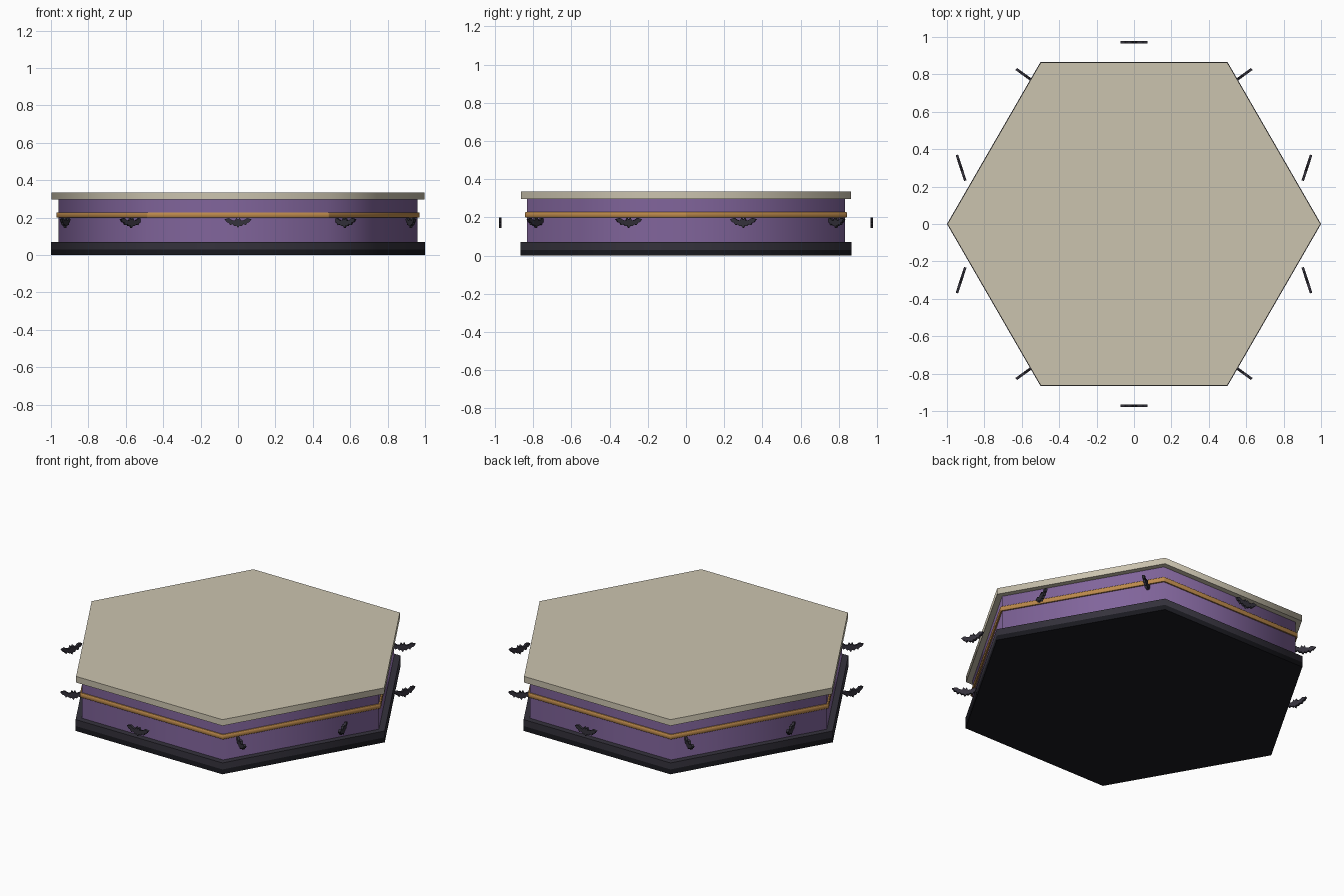
import bpy, bmesh
from math import radians, cos, sin

if "Cube" in bpy.data.objects:
    bpy.data.objects.remove(bpy.data.objects["Cube"])


def material(name, rgb):
    m = bpy.data.materials.new(name)
    m.diffuse_color = (*rgb, 1)
    m.use_nodes = True
    m.node_tree.nodes["Principled BSDF"].inputs["Base Color"].default_value = m.diffuse_color
    return m


black = material("black", (0.010, 0.010, 0.014))
charcoal = material("charcoal", (0.035, 0.032, 0.045))
purple = material("purple", (0.22, 0.13, 0.33))
gold = material("gold", (0.50, 0.25, 0.07))
cream = material("cream", (0.60, 0.55, 0.43))


def hex_slab(name, radius, z0, z1, mat, bevel=0.0):
    """Six-sided prism with corners on the x axis."""
    bpy.ops.mesh.primitive_cylinder_add(vertices=6, radius=radius, depth=z1 - z0,
                                        location=(0, 0, (z0 + z1) / 2))
    ob = bpy.context.object
    ob.name = name
    # the primitive starts with a corner on +y, so turn it to +x
    ob.rotation_euler.z = radians(30)
    ob.data.materials.append(mat)
    if bevel:
        b = ob.modifiers.new("edge", "BEVEL")
        b.width = bevel
        b.segments = 1
    bpy.ops.object.shade_smooth_by_angle(angle=radians(65))
    return ob


# Stacked box: base, walls, trim band, lid
hex_slab("base_bottom", 1.0, 0.0, 0.03, black)
hex_slab("base_top", 1.0, 0.03, 0.07, charcoal)
hex_slab("wall", 0.96, 0.07, 0.30, purple)
hex_slab("trim_band", 0.973, 0.20, 0.228, gold, 0.004)
hex_slab("lid", 0.997, 0.297, 0.335, cream)

# Bat ornament: mirrored half outline, extruded
half = [(0.0, 0.014), (0.009, 0.026), (0.016, 0.010), (0.032, 0.013), (0.048, 0.024),
        (0.072, 0.018), (0.060, 0.002), (0.050, 0.000), (0.042, -0.014),
        (0.030, -0.008), (0.019, -0.019), (0.009, -0.016), (0.0, -0.029)]
outline = half + [(-x, z) for x, z in half[-2:0:-1]]
thick = 0.014
bm = bmesh.new()
face = bm.faces.new([bm.verts.new((x, -thick / 2, z)) for x, z in outline])
ext = bmesh.ops.extrude_face_region(bm, geom=[face])
bmesh.ops.translate(bm, vec=(0, thick, 0),
                    verts=[v for v in ext["geom"] if isinstance(v, bmesh.types.BMVert)])
bmesh.ops.recalc_face_normals(bm, faces=bm.faces)
bat_mesh = bpy.data.meshes.new("bat")
bm.to_mesh(bat_mesh)
bm.free()
bat_mesh.materials.append(charcoal)

# Ten bats in a ring, each turned opposite to its place on the ring
for i in range(10):
    a = radians(18 + 36 * i)
    bat = bpy.data.objects.new(f"bat_{i + 1}", bat_mesh)
    bat.location = (0.972 * cos(a), 0.972 * sin(a), 0.173)
    bat.rotation_euler.z = radians(90) - a
    bpy.context.collection.objects.link(bat)
